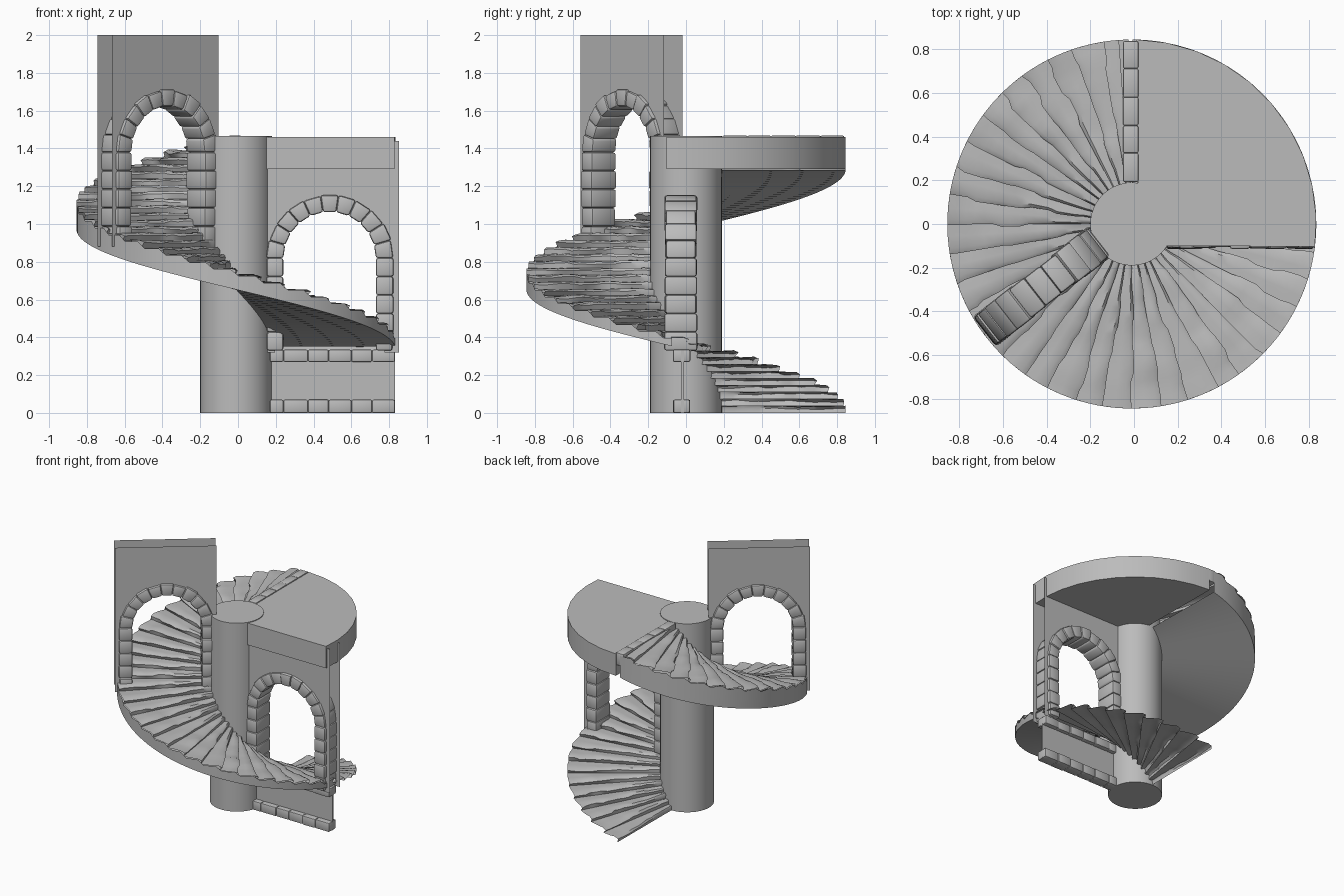
import bpy, bmesh, math, random
from mathutils import Vector, Matrix

random.seed(4)
cube = bpy.data.objects.get("Cube")
if cube:
    bpy.data.objects.remove(cube, do_unlink=True)

CX = -0.01            # column axis
R_IN, R_OUT = 0.18, 0.845
TOP, SLAB = 1.46, 1.29
STEPS = 40
RISE, TURN = TOP / STEPS, 360 / STEPS

stone = bpy.data.materials.new("grey stone")
stone.use_nodes = True
stone.diffuse_color = (0.5, 0.5, 0.5, 1)
stone.node_tree.nodes["Principled BSDF"].inputs["Base Color"].default_value = (0.5, 0.5, 0.5, 1)


def finish(bm, name, angle=35, fix_normals=True):
    if fix_normals:
        bmesh.ops.recalc_face_normals(bm, faces=bm.faces[:])
    mesh = bpy.data.meshes.new(name)
    bm.to_mesh(mesh)
    bm.free()
    mesh.materials.append(stone)
    ob = bpy.data.objects.new(name, mesh)
    bpy.context.collection.objects.link(ob)
    bpy.ops.object.select_all(action='DESELECT')
    ob.select_set(True)
    bpy.context.view_layer.objects.active = ob
    bpy.ops.object.shade_smooth_by_angle(angle=math.radians(angle))
    return ob


def polar(r, turn, z):
    """Point at a clockwise turn from the back."""
    a = math.radians(90 - turn)
    return Vector((CX + r * math.cos(a), r * math.sin(a), z))


def add_block(bm, quad, y0, y1):
    """Stone with a four-sided outline in x,z and a depth in y."""
    wob = random.uniform(-0.005, 0.005)
    rings = [[bm.verts.new((x, y, z)) for x, z in quad] for y in (y0 + wob, y1 - wob)]
    a, b = rings
    bm.faces.new(a)
    bm.faces.new(b[::-1])
    for i in range(4):
        j = (i + 1) % 4
        bm.faces.new((a[i], b[i], b[j], a[j]))


def add_box(bm, x0, x1, y0, y1, z0, z1):
    add_block(bm, [(x0, z0), (x1, z0), (x1, z1), (x0, z1)], y0, y1)


def round_stones(bm, size=0.012):
    bmesh.ops.recalc_face_normals(bm, faces=bm.faces[:])
    bmesh.ops.bevel(bm, geom=bm.edges[:], offset=size, segments=2, profile=0.5, affect='EDGES')


# Central column
bm = bmesh.new()
bmesh.ops.create_cone(bm, cap_ends=True, segments=48, radius1=0.19, radius2=0.19, depth=1.465,
                      matrix=Matrix.Translation((CX, 0, 0.7325)))
finish(bm, "column")

# Top landing
bm = bmesh.new()
outline = [Vector((0.02, -0.1, SLAB))]
outline += [polar(R_OUT, 97 - 95.5 * i / 10, SLAB) for i in range(11)]
face = bm.faces.new([bm.verts.new(p) for p in outline])
top = bmesh.ops.extrude_face_region(bm, geom=[face])["geom"]
bmesh.ops.translate(bm, vec=(0, 0, TOP - SLAB), verts=[v for v in top if isinstance(v, bmesh.types.BMVert)])
finish(bm, "landing", 25)

# Worn steps: each has a foot, a nosing and a gently humped tread
COLS, BRICK = 16, 3
bm = bmesh.new()
rows = []
for s in range(STEPS):
    z = (s + 1) * RISE
    shift = random.randrange(BRICK)
    lift = [random.uniform(-0.006, 0.004) for _ in range(COLS)]
    slip = [random.uniform(-0.9, 0.9) for _ in range(COLS)]
    for part, (dt, dz) in enumerate(((0.5, -RISE), (-0.4, -0.011), (1.4, 0), (5.0, 0.001))):
        row = []
        for c in range(COLS + 1):
            b = (c + shift) // BRICK
            r = R_IN + (R_OUT - R_IN) * c / COLS
            turn = s * TURN + dt + (slip[b] if part in (1, 2) else 0)
            zz = z + dz + (lift[b] + random.uniform(-0.003, 0.003) if part else 0)
            row.append(bm.verts.new(polar(r, min(max(turn, 0), 359), min(max(zz, 0), TOP))))
        rows.append((s * TURN + dt, row))
for (_, a), (_, b) in zip(rows, rows[1:]):
    for c in range(COLS):
        bm.faces.new((a[c], a[c + 1], b[c + 1], b[c]))
finish(bm, "stone_steps", 40, False)


# Smooth soffit and outer side, from the first doorway up to the landing
def soffit(turn):
    return 0.017 + 0.318 * turn / 90


bm = bmesh.new()
side = bmesh.new()
prev = prev_side = None
for i in range(89):
    t = 95 + 3 * i
    t = min(t, 359)
    pair = [bm.verts.new(polar(r, t, soffit(t))) for r in (R_IN, R_OUT)]
    step_z = min(TOP, (t // TURN + 1) * RISE) - 0.006
    edge = [side.verts.new(polar(R_OUT, t, z)) for z in (soffit(t), step_z)]
    if prev:
        bm.faces.new((prev[0], pair[0], pair[1], prev[1]))
        side.faces.new((prev_side[0], prev_side[1], edge[1], edge[0]))
    prev, prev_side = pair, edge
finish(bm, "stair_soffit", 35, False)
finish(side, "stair_outer_side", 35, False)

# Border stones where the stair meets the landing
bm = bmesh.new()
for i in range(5):
    y = 0.195 + i * 0.129
    add_box(bm, -0.05, 0.02, y, y + 0.127, 1.37, 1.468)
round_stones(bm, 0.008)
finish(bm, "landing_border_stones", 40)

# Doorways: twin thin wall sheets with a stone arch between them
MID, SPRING, FOOT, HEAD = 0.495, 0.82, 0.33, 1.44
INNER, OUTER = 0.245, 0.335
Y_MID = -0.0275


def arch_point(r, a):
    return MID + r * math.cos(a), SPRING + r * math.sin(a)


def build_doorway(name, turn, lift):
    place = Matrix.Translation((CX, 0, lift)) @ Matrix.Rotation(math.radians(turn), 4, 'Z')
    # Wall sheets
    bm = bmesh.new()
    mid_r = (INNER + OUTER) / 2
    shape = [(0.145, FOOT - 0.01), (MID - mid_r, FOOT - 0.01)]
    shape += [arch_point(mid_r, math.pi * (1 - i / 24)) for i in range(25)]
    shape += [(MID + mid_r, FOOT - 0.01), (0.862, FOOT - 0.01), (0.862, HEAD), (0.145, HEAD)]
    for y in (Y_MID - 0.062, Y_MID + 0.062):
        ring = [bm.verts.new((x, y, z)) for x, z in shape]
        bm.faces.new(ring if y < Y_MID else ring[::-1])
    bm.transform(place)
    finish(bm, name + "_wall", 30, False)
    # Arch and jamb stones
    bm = bmesh.new()
    y0, y1 = Y_MID - 0.083, Y_MID + 0.083
    count = 11
    for i in range(count):
        a0, a1 = math.pi * i / count, math.pi * (i + 1) / count
        o = OUTER + random.uniform(-0.006, 0.006)
        add_block(bm, [arch_point(INNER, a0), arch_point(o, a0), arch_point(o, a1), arch_point(INNER, a1)], y0, y1)
    h = (SPRING - FOOT) / 5
    for sign in (-1, 1):
        for k in range(5):
            o = OUTER + random.uniform(-0.006, 0.006)
            x0, x1 = sorted((MID + sign * INNER, MID + sign * o))
            add_box(bm, x0, x1, y0, y1, FOOT + k * h, FOOT + (k + 1) * h)
    round_stones(bm)
    bm.transform(place)
    finish(bm, name + "_stones", 40)


build_doorway("lower_doorway", 0, 0)
build_doorway("upper_doorway", -142, 0.56)

# Low wall under the lower doorway, with a stone row at its foot and head
bm = bmesh.new()
add_box(bm, 0.17, 0.83, -0.025, -0.012, 0, 0.33)
finish(bm, "low_wall", 30)
bm = bmesh.new()
for z0, z1 in ((0, 0.07), (0.27, 0.335)):
    x = 0.17
    for w in (0.07, 0.13, 0.11, 0.12, 0.11, 0.12):
        add_box(bm, x, x + w, -0.067, 0.02, z0, z1)
        x += w
round_stones(bm, 0.008)
finish(bm, "low_wall_stones", 40)
